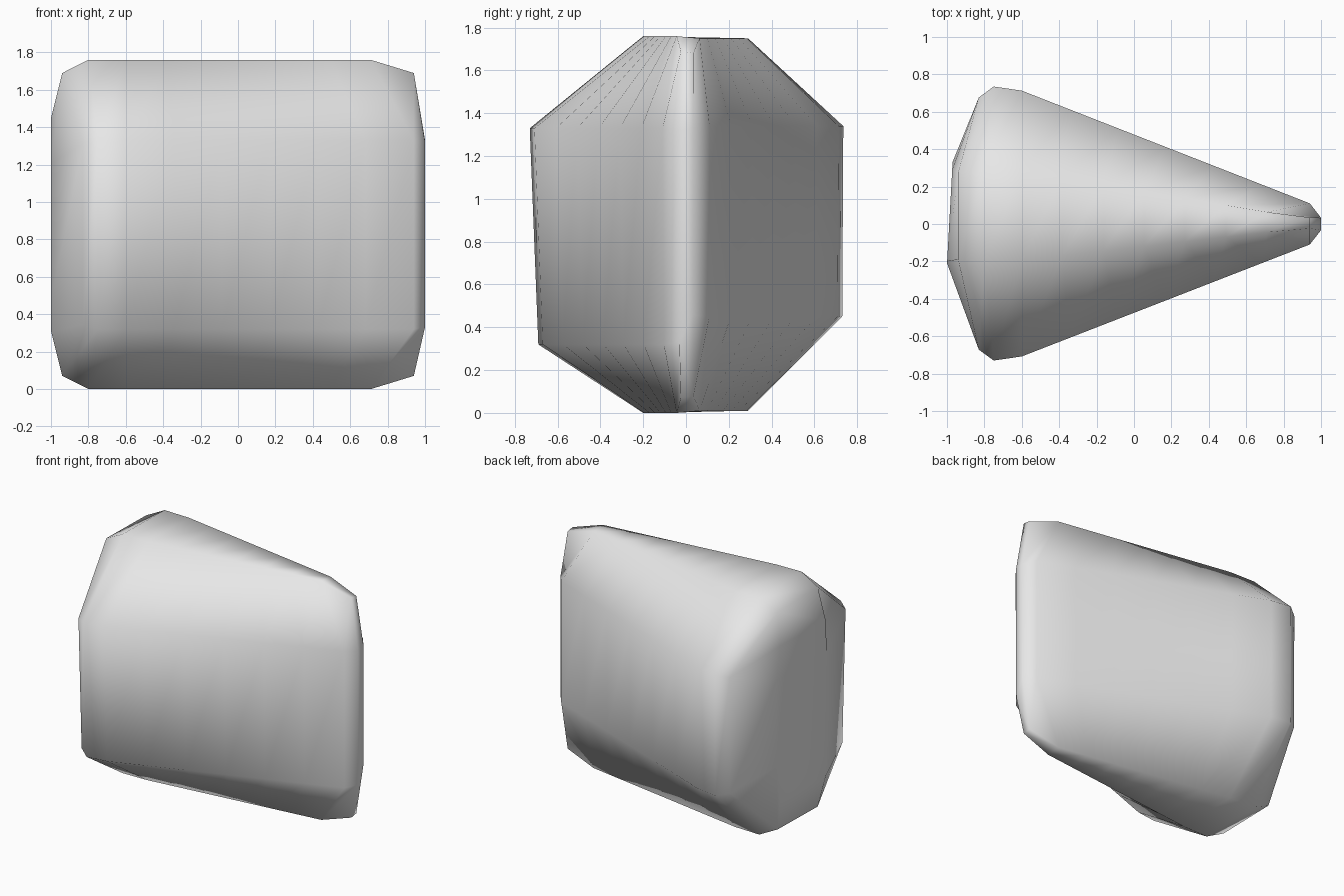
import bpy
import bmesh

cube = bpy.data.objects.get("Cube")
if cube:
    bpy.data.objects.remove(cube, do_unlink=True)

MID = 0.88
# Eight-sided cross-section (y, z, is_flank), starting at the top front corner
SECTION = [
    (-0.20, 1.76, False), (0.29, 1.75, False),
    (0.735, 1.34, True), (0.73, 0.45, True),
    (0.29, 0.01, False), (-0.20, 0.0, False),
    (-0.69, 0.32, True), (-0.73, 1.33, True),
]


def ring(bm, flank, crown, shift=0.0, lean=0.0):
    """One loop; flank and crown each give x, y scale and height scale."""
    loop = []
    for y, z, is_flank in SECTION:
        x, y_scale, z_scale = flank if is_flank else crown
        new_y = y * y_scale + (shift if is_flank else 0)
        loop.append(bm.verts.new((x + lean * new_y, new_y, MID + (z - MID) * z_scale)))
    return loop


def cap(bm, r):
    """Close an end with an upper, a middle and a lower face."""
    for ids in ((0, 1, 2, 7), (7, 2, 3, 6), (6, 3, 4, 5)):
        bm.faces.new([r[i] for i in ids])


bm = bmesh.new()

# Rounded wide end
rings = [
    ring(bm, (-0.988, 0.37, 0.72), (-0.988, 1.0, 0.65), shift=0.06, lean=0.055),
    ring(bm, (-0.83, 0.92, 0.96), (-0.94, 0.95, 0.92)),
    ring(bm, (-0.75, 1.0, 1.0), (-0.80, 1.0, 1.0)),
]

# Straight tapering body
steps = 6
for i in range(steps + 1):
    t = i / steps
    rings.append(ring(bm, (-0.6 + 1.54 * t, 0.97 - 0.82 * t, 1.0),
                      (-0.6 + 1.31 * t, 0.98 - 0.76 * t, 1.0)))

# Rounded thin end
rings.append(ring(bm, (1.0, 0.045, 0.98), (0.94, 0.12, 0.92)))

# Skin between the loops and the two ends
for a, b in zip(rings, rings[1:]):
    for i in range(len(a)):
        j = (i + 1) % len(a)
        bm.faces.new((a[i], a[j], b[j], b[i]))
cap(bm, rings[0])
cap(bm, rings[-1])
bmesh.ops.recalc_face_normals(bm, faces=bm.faces)
for face in bm.faces:
    face.smooth = True

mesh = bpy.data.meshes.new("wedge_body")
bm.to_mesh(mesh)
bm.free()
body = bpy.data.objects.new("wedge_body", mesh)
bpy.context.collection.objects.link(body)

# Plain light grey
grey = bpy.data.materials.new("light_grey")
grey.use_nodes = True
colour = (0.8, 0.8, 0.8, 1.0)
grey.diffuse_color = colour
grey.node_tree.nodes["Principled BSDF"].inputs["Base Color"].default_value = colour
mesh.materials.append(grey)
